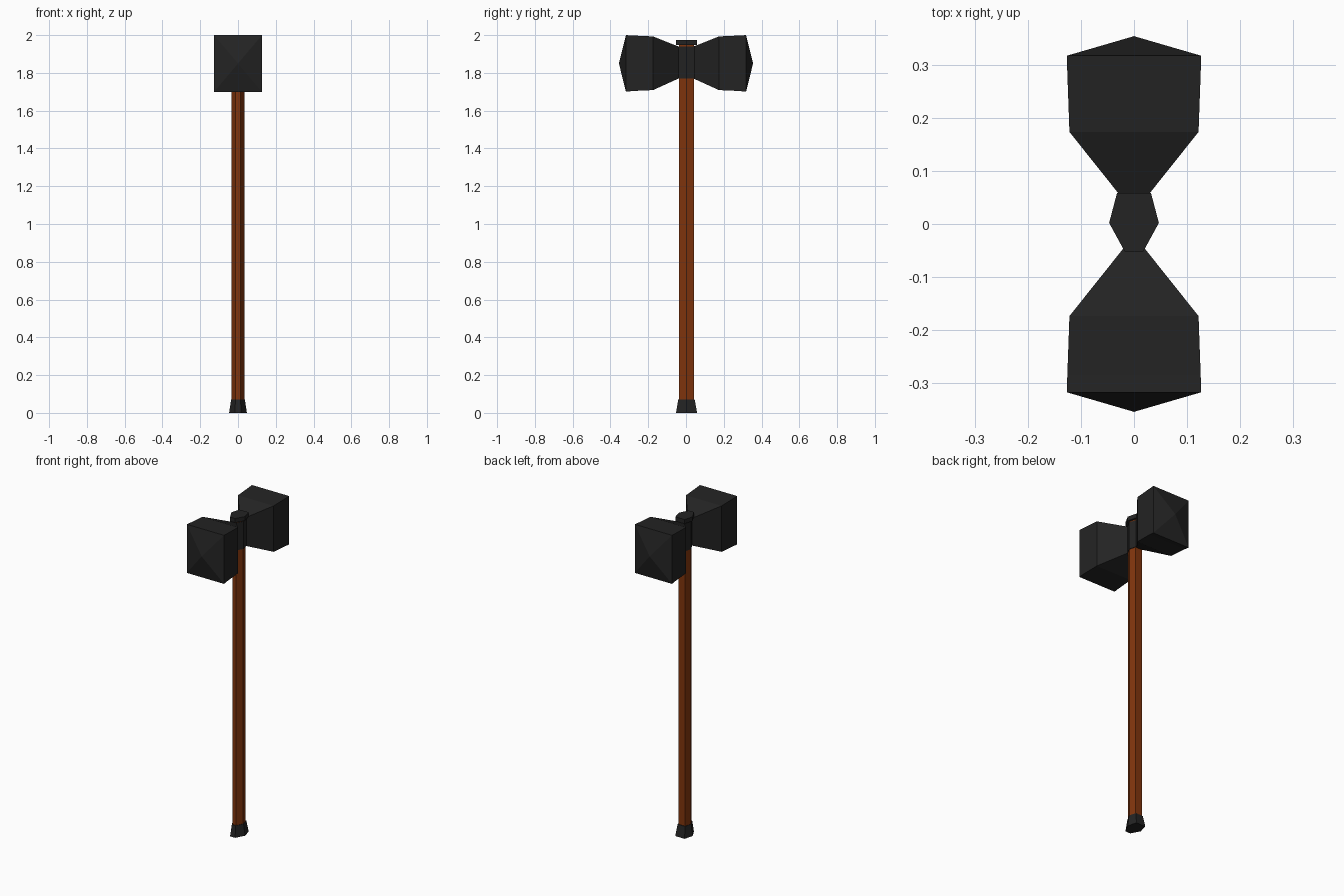
import bpy, bmesh

if "Cube" in bpy.data.objects:
    bpy.data.objects.remove(bpy.data.objects["Cube"])


def material(name, rgb):
    m = bpy.data.materials.new(name)
    m.diffuse_color = (*rgb, 1)
    m.use_nodes = True
    m.node_tree.nodes["Principled BSDF"].inputs["Base Color"].default_value = m.diffuse_color
    return m


iron = material("dark_iron", (0.017, 0.017, 0.017))
wood = material("wood", (0.22, 0.036, 0.004))


def loft(name, rings, mat, tip=None):
    """Skin a stack of matching rings, capped flat or with a centre point."""
    bm = bmesh.new()
    loops = [[bm.verts.new(p) for p in ring] for ring in rings]
    n = len(loops[0])
    for a, b in zip(loops, loops[1:]):
        for i in range(n):
            j = (i + 1) % n
            bm.faces.new((a[i], a[j], b[j], b[i]))
    bm.faces.new(loops[0][::-1])
    if tip:
        t = bm.verts.new(tip)
        for i in range(n):
            bm.faces.new((loops[-1][i], loops[-1][(i + 1) % n], t))
    else:
        bm.faces.new(loops[-1])
    bmesh.ops.recalc_face_normals(bm, faces=bm.faces)
    me = bpy.data.meshes.new(name)
    bm.to_mesh(me)
    bm.free()
    me.materials.append(mat)
    ob = bpy.data.objects.new(name, me)
    bpy.context.collection.objects.link(ob)
    return ob


# uneven hexagon shared by every part on the shaft
HEX = [(0.047, 0.002), (0.032, 0.059), (-0.032, 0.059),
       (-0.047, 0.002), (-0.017, -0.053), (0.017, -0.053)]


def hex_ring(scale, z):
    return [(x * scale, y * scale, z) for x, y in HEX]


def shaft_part(name, levels, mat):
    return loft(name, [hex_ring(s, z) for s, z in levels], mat)


# shaft and its fittings
shaft_part("handle", [(0.72, 0.05), (0.72, 1.95)], wood)
shaft_part("foot_cap", [(1.0, 0.0), (0.78, 0.07)], iron)
shaft_part("collar", [(0.78, 1.77), (0.78, 1.94)], iron)
shaft_part("top_cap", [(1.0, 1.947), (1.0, 1.973)], iron)

# two hammer heads: (distance, half width, bottom, top)
SECTIONS = [(0.036, 0.012, 1.772, 1.938), (0.174, 0.122, 1.709, 1.993),
            (0.285, 0.126, 1.704, 1.998), (0.318, 0.127, 1.70, 2.0)]
for side, name in ((-1, "front_head"), (1, "back_head")):
    rings = [[(-w, side * y, lo), (w, side * y, lo),
              (w, side * y, hi), (-w, side * y, hi)]
             for y, w, lo, hi in SECTIONS]
    loft(name, rings, iron, tip=(0, side * 0.355, 1.85))
